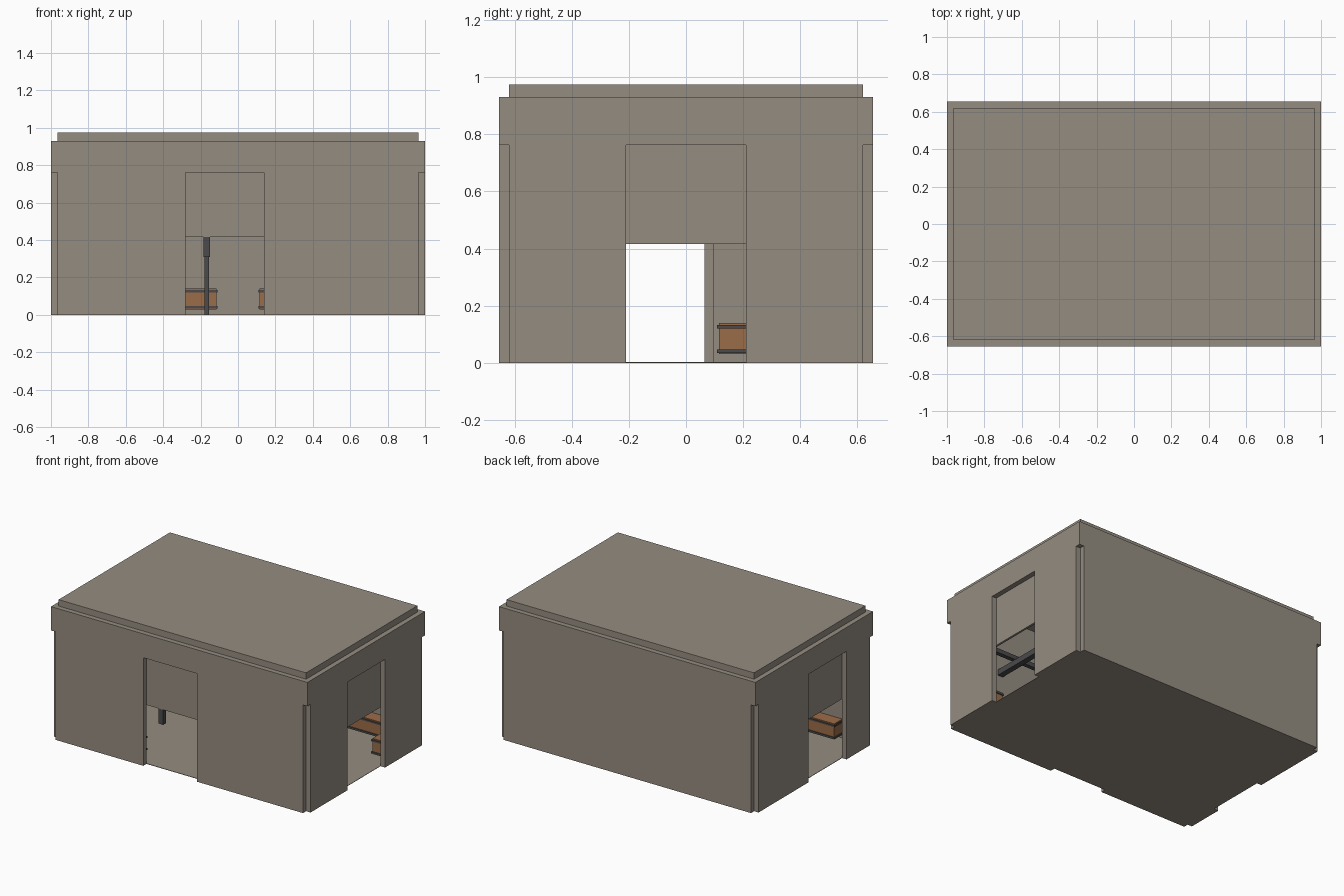
import bpy

if "Cube" in bpy.data.objects:
    bpy.data.objects.remove(bpy.data.objects["Cube"])

X, Y = 1.0, 0.655        # outer half sizes
T = 0.035                # outer cladding thickness
IX, IY = X - T, Y - T    # inner box half sizes


def material(name, rgb):
    m = bpy.data.materials.new(name)
    m.diffuse_color = (*rgb, 1)
    m.use_nodes = True
    m.node_tree.nodes["Principled BSDF"].inputs["Base Color"].default_value = m.diffuse_color
    return m


STONE = material("stone", (0.30, 0.265, 0.22))
BROWN = material("brown_padding", (0.33, 0.15, 0.065))
DARK = material("dark_metal", (0.07, 0.07, 0.075))


def box(name, x0, x1, y0, y1, z0, z1, mat=None):
    v = [(x, y, z) for x in (x0, x1) for y in (y0, y1) for z in (z0, z1)]
    f = [(0, 1, 3, 2), (4, 6, 7, 5), (0, 4, 5, 1),
         (2, 3, 7, 6), (0, 2, 6, 4), (1, 5, 7, 3)]
    me = bpy.data.meshes.new(name)
    me.from_pydata(v, [], f)
    ob = bpy.data.objects.new(name, me)
    bpy.context.collection.objects.link(ob)
    if mat:
        me.materials.append(mat)
    return ob


def cut(target, *dims):
    cutter = box("cutter", *dims)
    cutter.hide_render = True
    mod = target.modifiers.new("cut", 'BOOLEAN')
    mod.operation, mod.solver, mod.object = 'DIFFERENCE', 'EXACT', cutter
    bpy.context.view_layer.objects.active = target
    bpy.ops.object.modifier_apply(modifier=mod.name)
    bpy.data.objects.remove(cutter)


def doors(target, top, grow):
    # front, right and left doorways
    g = grow
    cut(target, -0.28 - g, 0.14 + g, -0.8, -0.55, -0.2, top)
    cut(target, 0.9, 1.2, -0.21 - g, 0.21 + g, -0.2, top)
    cut(target, -1.2, -0.9, -0.36 - g, 0.065 + g, -0.2, top)


# outer cladding with doorway recesses and notched corners
cladding = box("outer_cladding", -X, X, -Y, Y, 0, 0.93, STONE)
cut(cladding, -IX, IX, -IY, IY, -0.2, 1.2)
doors(cladding, 0.762, 0)
for sx in (-1, 1):
    for sy in (-1, 1):
        xs = sorted((sx * IX, sx * 1.2))
        ys = sorted((sy * IY, sy * 0.9))
        cut(cladding, *xs, *ys, -0.2, 0.762)

# inner room shell, whose top forms the raised roof slab
room = box("room_shell", -IX, IX, -IY, IY, 0, 0.975, STONE)
cut(room, -IX + 0.015, IX - 0.015, -IY + 0.015, IY - 0.015, -0.2, 0.93)
doors(room, 0.416, 0.03)
box("floor", -IX, IX, -IY, IY, 0, 0.003, STONE)


# padded benches with dark rails along the inside walls
def bench(x0, x1, y0, y1):
    box("bench_padding", x0, x1, y0, y1, 0.03, 0.14, BROWN)
    for z in (0.035, 0.12):
        e = 0.006
        box("bench_rail", x0 - e, x1 + e, y0 - e, y1 + e, z, z + 0.012, DARK)


wx, wy, d = IX - 0.022, IY - 0.022, 0.09
bench(-0.80, -0.115, wy - d, wy)
bench(0.115, 0.80, wy - d, wy)
bench(-0.80, -0.36, -wy, -wy + d)
bench(0.25, 0.80, -wy, -wy + d)
bench(-wx, -wx + d, 0.115, 0.46)
for s in (-1, 1):
    bench(wx - d, wx, *sorted((s * 0.28, s * 0.46)))

# hanging bracket inside the front doorway and the pole behind it
box("door_bracket", -0.185, -0.15, -0.62, -0.585, 0.31, 0.43, DARK)
box("pole", -0.178, -0.154, 0.45, 0.474, 0.003, 0.50, DARK)

# ceiling beams
for x in (-0.6, -0.2, 0.2, 0.6):
    box("cross_beam", x - 0.02, x + 0.02, -IY + 0.015, IY - 0.015, 0.5, 0.54, DARK)
for y in (-0.45, 0.45):
    box("long_beam", -IX + 0.015, IX - 0.015, y - 0.015, y + 0.015, 0.54, 0.57, DARK)
